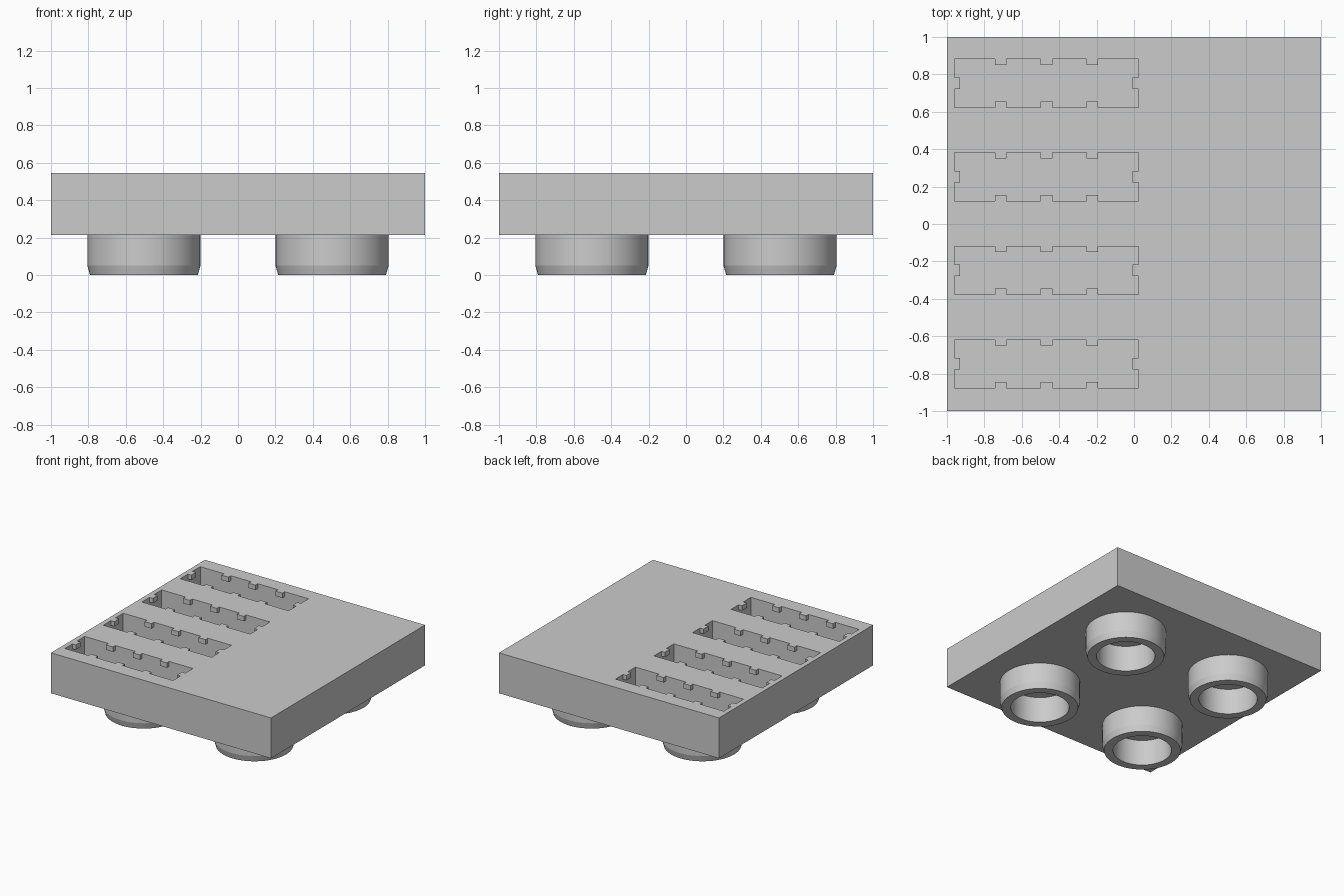
import bpy, bmesh, math
from mathutils import Matrix, Vector

old = bpy.data.objects.get("Cube")
if old:
    bpy.data.objects.remove(old, do_unlink=True)

grey = bpy.data.materials.new("light grey")
grey.use_nodes = True
colour = (0.6, 0.6, 0.6, 1)
grey.diffuse_color = colour
grey.node_tree.nodes["Principled BSDF"].inputs["Base Color"].default_value = colour

BOTTOM, TOP = 0.213, 0.545      # slab heights
POCKET_FLOOR = 0.26
TAB_THICK = 0.04
SLOT_X, SLOT_HALF_X, SLOT_HALF_Y = -0.468, 0.492, 0.129
SLOT_YS = [-0.748 + 0.5 * i for i in range(4)]


def add_box(bm, lo, hi):
    lo, hi = Vector(lo), Vector(hi)
    place = Matrix.Translation((lo + hi) / 2) @ Matrix.Diagonal((*(hi - lo), 1))
    bmesh.ops.create_cube(bm, size=1, matrix=place)


def make_object(name, bm):
    mesh = bpy.data.meshes.new(name)
    bmesh.ops.recalc_face_normals(bm, faces=bm.faces)
    bm.to_mesh(mesh)
    bm.free()
    obj = bpy.data.objects.new(name, mesh)
    bpy.context.collection.objects.link(obj)
    mesh.materials.append(grey)
    return obj


def boolean(target, helper, operation):
    mod = target.modifiers.new(helper.name, 'BOOLEAN')
    mod.operation, mod.solver, mod.object = operation, 'EXACT', helper
    bpy.context.view_layer.objects.active = target
    bpy.ops.object.modifier_apply(modifier=mod.name)
    bpy.data.objects.remove(helper, do_unlink=True)


# Slab body
bm = bmesh.new()
add_box(bm, (-1, -1, BOTTOM), (1, 1, TOP))
slab = make_object("slab", bm)

# Four long pockets, and the small retaining tabs around each rim
pockets, tabs = bmesh.new(), bmesh.new()
for y in SLOT_YS:
    add_box(pockets, (SLOT_X - SLOT_HALF_X, y - SLOT_HALF_Y, POCKET_FLOOR),
            (SLOT_X + SLOT_HALF_X, y + SLOT_HALF_Y, TOP + 0.1))
    centres = [(SLOT_X + dx, y + side * SLOT_HALF_Y)
               for dx in (-0.245, 0, 0.245) for side in (-1, 1)]
    centres += [(SLOT_X + side * SLOT_HALF_X, y) for side in (-1, 1)]
    for cx, cy in centres:
        add_box(tabs, (cx - 0.031, cy - 0.031, TOP - TAB_THICK), (cx + 0.031, cy + 0.031, TOP))
boolean(slab, make_object("pocket_cutter", pockets), 'DIFFERENCE')
boolean(slab, make_object("tab_helper", tabs), 'UNION')

# Hollow round feet with a tapered lower edge
FOOT_PROFILE = [(0.22, BOTTOM), (0.22, 0), (0.288, 0), (0.302, 0.05), (0.302, BOTTOM)]


def make_foot(name, x, y):
    bm = bmesh.new()
    verts = [bm.verts.new((r, 0, z)) for r, z in FOOT_PROFILE]
    edges = [bm.edges.new(pair) for pair in zip(verts, verts[1:])]
    bmesh.ops.spin(bm, geom=verts + edges, cent=(0, 0, 0), axis=(0, 0, 1),
                   angle=math.tau, steps=64)
    bmesh.ops.remove_doubles(bm, verts=bm.verts, dist=0.0001)
    bmesh.ops.recalc_face_normals(bm, faces=bm.faces)
    # make sure the underside faces down
    rim = min(bm.faces, key=lambda f: f.calc_center_median().z)
    flip = rim.normal.z > 0
    foot = make_object(name, bm)
    if flip:
        foot.data.flip_normals()
    foot.location = (x, y, 0)
    bpy.ops.object.select_all(action='DESELECT')
    foot.select_set(True)
    bpy.context.view_layer.objects.active = foot
    bpy.ops.object.shade_smooth_by_angle(angle=math.radians(12))


for y, depth in ((-0.503, "front"), (0.503, "back")):
    for x, side in ((0.503, "left"), (-0.503, "right")):
        make_foot(f"{depth}_{side}_foot", x, y)
